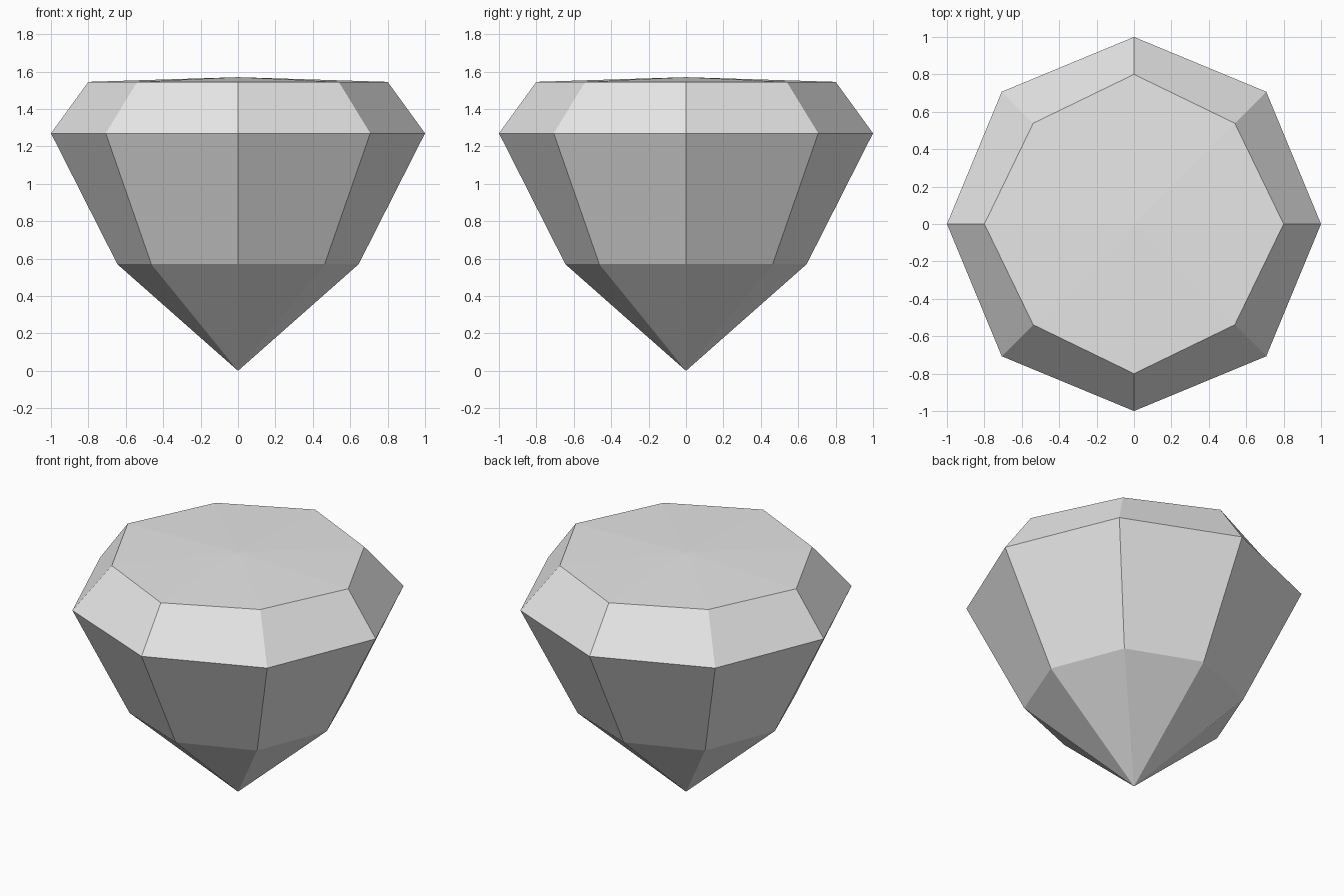
import bpy
import bmesh
from math import cos, sin, pi

default = bpy.data.objects.get("Cube")
if default:
    bpy.data.objects.remove(default, do_unlink=True)

SIDES = 8

# Plain grey material
grey = bpy.data.materials.new("plain_grey")
grey.use_nodes = True
colour = (0.8, 0.8, 0.8, 1)
grey.diffuse_color = colour
grey.node_tree.nodes["Principled BSDF"].inputs["Base Color"].default_value = colour

bm = bmesh.new()


def ring(axis_radius, diagonal_radius, z):
    """Octagonal ring with corners on the axes and the diagonals."""
    verts = []
    for i in range(SIDES):
        r = diagonal_radius if i % 2 else axis_radius
        a = 2 * pi * i / SIDES
        verts.append(bm.verts.new((r * cos(a), r * sin(a), z)))
    return verts


# Bottom point, lower cut, girdle, table edge and table centre
tip = bm.verts.new((0, 0, 0))
lower = ring(0.645, 0.655, 0.57)
girdle = ring(1.0, 1.0, 1.27)
table = ring(0.8, 0.762, 1.545)
peak = bm.verts.new((0, 0, 1.57))

# Facets around the stone
for i in range(SIDES):
    j = (i + 1) % SIDES
    bm.faces.new((tip, lower[j], lower[i]))
    for a, b in ((lower, girdle), (girdle, table)):
        bm.faces.new((a[i], a[j], b[j], b[i]))
    bm.faces.new((table[i], table[j], peak))

bmesh.ops.recalc_face_normals(bm, faces=bm.faces)
mesh = bpy.data.meshes.new("gemstone")
bm.to_mesh(mesh)
bm.free()
mesh.materials.append(grey)
gem = bpy.data.objects.new("gemstone", mesh)
bpy.context.collection.objects.link(gem)
